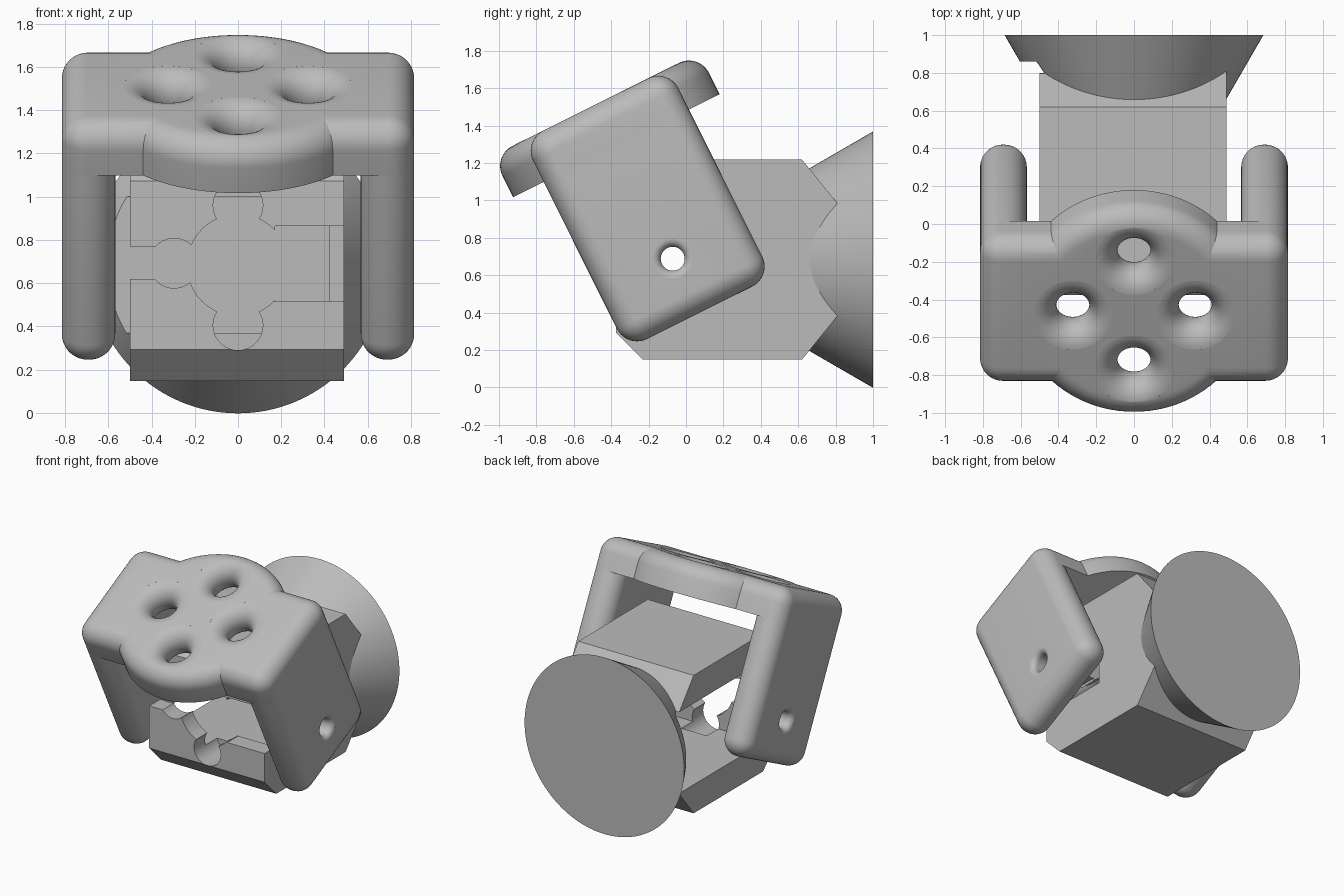
import bpy, bmesh, math
from mathutils import Matrix, Vector

if "Cube" in bpy.data.objects:
    bpy.data.objects.remove(bpy.data.objects["Cube"], do_unlink=True)

grey = bpy.data.materials.new("plain grey")
grey.use_nodes = True
COLOUR = (0.5, 0.5, 0.5, 1)
grey.diffuse_color = COLOUR
grey.node_tree.nodes["Principled BSDF"].inputs["Base Color"].default_value = COLOUR


def finish(bm, name):
    bmesh.ops.recalc_face_normals(bm, faces=bm.faces)
    mesh = bpy.data.meshes.new(name)
    bm.to_mesh(mesh)
    bm.free()
    obj = bpy.data.objects.new(name, mesh)
    bpy.context.collection.objects.link(obj)
    mesh.materials.append(grey)
    return obj


def box(name, low, high, radius=0, keep_above=None):
    """Box between two corners, optionally rounded and trimmed from below."""
    low, high = Vector(low), Vector(high)
    bm = bmesh.new()
    bmesh.ops.create_cube(bm, size=1)
    bmesh.ops.scale(bm, vec=high - low, verts=bm.verts)
    bmesh.ops.translate(bm, vec=(low + high) / 2, verts=bm.verts)
    if radius:
        bmesh.ops.bevel(bm, geom=bm.edges[:], offset=radius, segments=10,
                        profile=0.5, affect='EDGES')
    if keep_above is not None:
        bmesh.ops.bisect_plane(bm, geom=bm.verts[:] + bm.edges[:] + bm.faces[:],
                               plane_co=(0, 0, keep_above), plane_no=(0, 0, 1),
                               clear_inner=True)
        bmesh.ops.holes_fill(bm, edges=[e for e in bm.edges if e.is_boundary])
    return finish(bm, name)


def lathe(name, profile, matrix, steps=64):
    """Closed solid turned around local z from (radius, height) points."""
    bm = bmesh.new()
    rings = []
    for r, z in profile:
        rings.append([bm.verts.new((r * math.cos(2 * math.pi * i / steps),
                                    r * math.sin(2 * math.pi * i / steps), z))
                      for i in range(steps)])
    for a, b in zip(rings, rings[1:]):
        for i in range(steps):
            j = (i + 1) % steps
            bm.faces.new((a[i], a[j], b[j], b[i]))
    bm.faces.new(rings[0])
    bm.faces.new(rings[-1])
    bm.transform(matrix)
    return finish(bm, name)


def hole_cutter(throat, fillet, half, matrix):
    """Hourglass cutter that leaves a hole with rounded rims."""
    upper = []
    for i in range(11):
        a = math.radians(88) * i / 10
        upper.append((throat + fillet * (1 - math.cos(a)),
                      half - fillet + fillet * math.sin(a)))
    upper.append((upper[-1][0], half + 0.1))
    lower = [(r, -z) for r, z in reversed(upper)]
    return lathe("cutter", lower + upper, matrix, 48)


def boolean(obj, cutters, operation='DIFFERENCE'):
    for cutter in cutters:
        mod = obj.modifiers.new("bool", 'BOOLEAN')
        mod.operation, mod.solver, mod.object = operation, 'EXACT', cutter
        bpy.context.view_layer.objects.active = obj
        bpy.ops.object.modifier_apply(modifier=mod.name)


def remove(objs):
    for o in objs:
        bpy.data.objects.remove(o, do_unlink=True)


def smooth(obj):
    bpy.ops.object.select_all(action='DESELECT')
    obj.select_set(True)
    bpy.context.view_layer.objects.active = obj
    bpy.ops.object.shade_smooth_by_angle(angle=math.radians(25))


# Tilted bracket, built upright around its own centre
HX, HY, HZ, THICK, R = 0.815, 0.434, 0.6225, 0.2475, 0.12
UNDER = HZ - THICK
top_plate = box("bracket_top_plate", (-HX, -HY, -HZ), (HX, HY, HZ), R, UNDER)
rim = [(0.617 - R + R * math.cos(math.radians(9 * i)),
        HZ - R + R * math.sin(math.radians(9 * i))) for i in range(11)]
top_disc = lathe("bracket_top_disc", [(0.617, UNDER)] + rim, Matrix(), 96)
left_leg = box("bracket_left_leg", (HX - THICK, -HY, -HZ), (HX, HY, HZ), R)
right_leg = box("bracket_right_leg", (-HX, -HY, -HZ), (THICK - HX, HY, HZ), R)

# Four round mounting holes in the top
mounts = []
for k in range(4):
    a = k * math.pi / 2
    spot = (0.324 * math.cos(a), 0.324 * math.sin(a), HZ - THICK / 2)
    mounts.append(hole_cutter(0.0875, R, THICK / 2, Matrix.Translation(spot)))
boolean(top_plate, mounts)
boolean(top_disc, mounts)
remove(mounts)

# Pivot hole in each leg
for leg, side in ((left_leg, 1), (right_leg, -1)):
    place = Matrix.Translation((side * (HX - THICK / 2), 0, -0.3))
    cutter = hole_cutter(0.064, 0.043, THICK / 2,
                         place @ Matrix.Rotation(math.pi / 2, 4, 'Y'))
    boolean(leg, [cutter])
    remove([cutter])

tilt = Matrix.Translation((0, -0.205, 0.956)) @ Matrix.Rotation(math.radians(26.5), 4, 'X')
for part in (top_plate, top_disc, left_leg, right_leg):
    part.data.transform(tilt)
    smooth(part)

# Motor housing: chamfered block running into a flared round base
MID = 0.683
half_outline = [(0.9, 0.19), (0.62, 0.535), (-0.23, 0.535), (-0.375, 0.39)]
outline = half_outline + [(y, -z) for y, z in reversed(half_outline)]
bm = bmesh.new()
face = bm.faces.new([bm.verts.new((-0.5, y, MID + z)) for y, z in outline])
ext = bmesh.ops.extrude_face_region(bm, geom=[face])
bmesh.ops.translate(bm, vec=(0.99, 0, 0),
                    verts=[v for v in ext["geom"] if isinstance(v, bmesh.types.BMVert)])
housing = finish(bm, "motor_housing")

along_y = Matrix.Rotation(-math.pi / 2, 4, 'X')
flare = lathe("flare", [(0.396, 0.5), (0.685, 1.0)],
              Matrix.Translation((0, 0, MID)) @ along_y, 128)
boolean(housing, [flare], 'UNION')
remove([flare])

# Motor cavity open on one side, and the horn-shaped opening in the front wall
cutters = [box("cutter", (-1, -0.24, 0.37), (0.42, 0.86, 1.0)),
           box("cutter", (0.17, -0.6, 0.515), (0.7, 0.2, 0.865)),
           box("cutter", (-0.7, -0.6, 0.62), (-0.36, -0.1, 0.77))]
for x, z, r in ((0, MID, 0.235), (0, 0.405, 0.115), (0, 0.96, 0.115), (-0.295, 0.692, 0.115)):
    cutters.append(lathe("cutter", [(r, -0.6), (r, -0.1)],
                         Matrix.Translation((x, 0, z)) @ along_y, 48))
boolean(housing, cutters)
remove(cutters)
smooth(housing)
